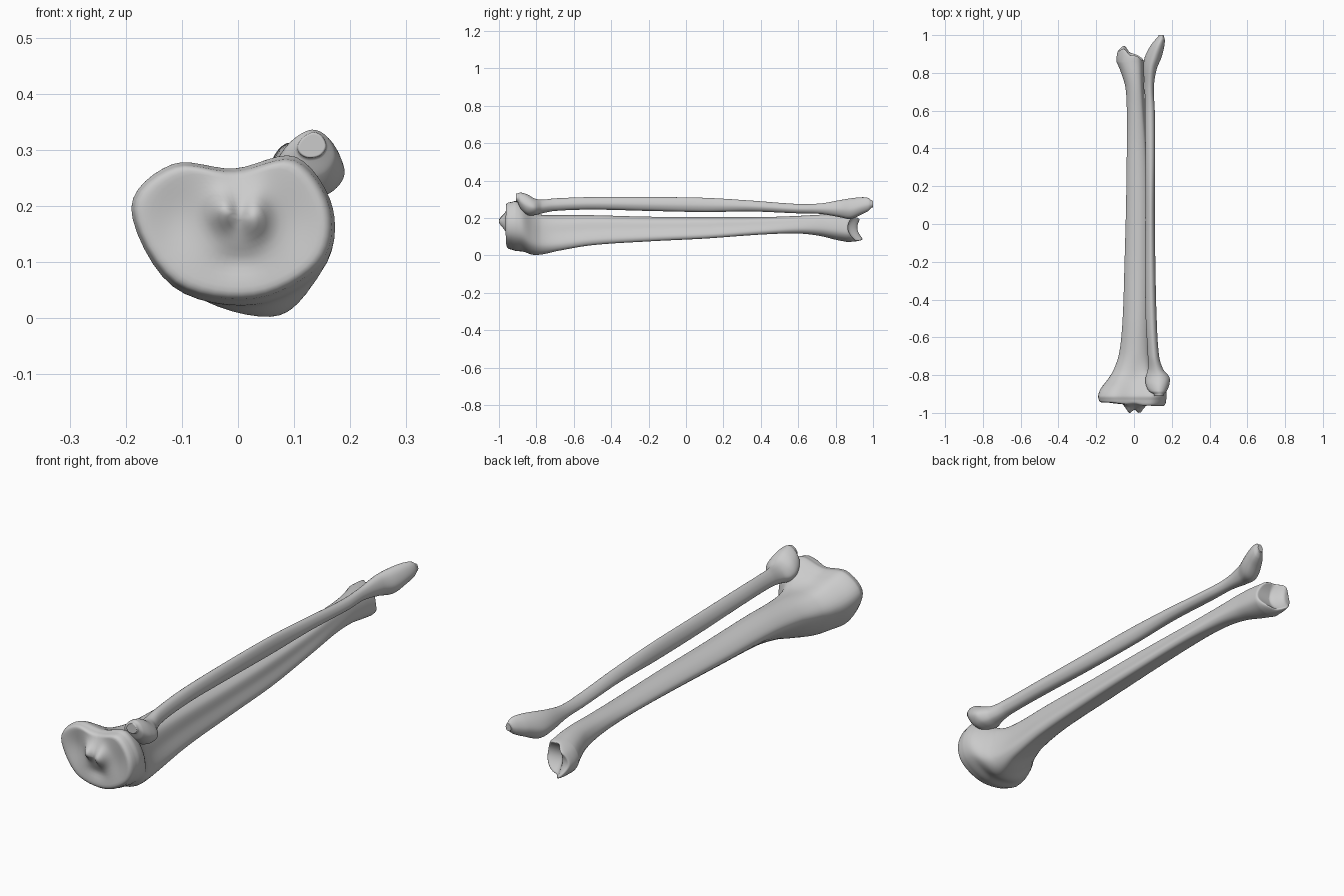
import bpy, bmesh, math
from mathutils import Vector

if "Cube" in bpy.data.objects:
    bpy.data.objects.remove(bpy.data.objects["Cube"])

SIDES = 48


def closed_curve(pts):
    """Smooth closed cross-section, fitted to the unit square."""
    n, out = len(pts), []
    for i in range(SIDES):
        t = i * n / SIDES
        k, f = int(t), t - int(t)
        a, b, c, d = (Vector(pts[(k + j) % n]) for j in (-1, 0, 1, 2))
        out.append(0.5 * (2 * b + (c - a) * f + (2 * a - 5 * b + 4 * c - d) * f * f
                          + (3 * b - a - 3 * c + d) * f ** 3))
    lo = [min(p[j] for p in out) for j in (0, 1)]
    hi = [max(p[j] for p in out) for j in (0, 1)]
    return [Vector([(p[j] - lo[j]) / (hi[j] - lo[j]) for j in (0, 1)]) for p in out]


def sample(rows, y):
    """Smooth interpolation of station rows along y."""
    i = 0
    while i < len(rows) - 2 and y > rows[i + 1][0]:
        i += 1
    def slope(k, c):
        a, b = rows[max(k - 1, 0)], rows[min(k + 1, len(rows) - 1)]
        return (b[c] - a[c]) / (b[0] - a[0])
    a, b = rows[i], rows[i + 1]
    h = b[0] - a[0]
    t = (y - a[0]) / h
    return [(2*t**3 - 3*t*t + 1) * a[c] + (t**3 - 2*t*t + t) * h * slope(i, c)
            + (3*t*t - 2*t**3) * b[c] + (t**3 - t*t) * h * slope(i + 1, c)
            for c in range(1, len(a))]


def build_bone(name, rows, section, cap_start, cap_end):
    bm = bmesh.new()
    ys = [a[0] + (b[0] - a[0]) * k / 8 for a, b in zip(rows, rows[1:]) for k in range(8)]
    ys.append(rows[-1][0])
    rings = []
    for y in ys:
        x0, x1, z0, z1, *w = sample(rows, y)
        rings.append([Vector((x0 + (x1 - x0) * p[0], y, z0 + (z1 - z0) * p[1]))
                      for p in section(w)])

    # end surfaces: shrinking rings shaped by a height function
    def cap(ring, shape):
        c = sum(ring, Vector()) / SIDES
        out = []
        for s in (.985, .96, .93, .89, .83, .76, .68, .6, .52, .44, .36, .28, .2, .12, .04):
            b = min(1, (1 - s) / .13)
            b = math.sqrt(1 - (1 - b) ** 2)
            new = []
            for p in ring:
                q = c + (p - c) * s
                q.y = p.y + (shape(q.x, q.z) - p.y) * b
                new.append(q)
            out.append(new)
        return out

    rings = cap(rings[0], cap_start)[::-1] + rings + cap(rings[-1], cap_end)
    vs = [[bm.verts.new(p) for p in r] for r in rings]
    for a, b in zip(vs, vs[1:]):
        for i in range(SIDES):
            j = (i + 1) % SIDES
            bm.faces.new((a[i], a[j], b[j], b[i]))
    bm.faces.new(vs[0])
    bm.faces.new(vs[-1])
    bmesh.ops.recalc_face_normals(bm, faces=bm.faces)
    me = bpy.data.meshes.new(name)
    bm.to_mesh(me)
    bm.free()
    me.shade_smooth()
    ob = bpy.data.objects.new(name, me)
    bpy.context.collection.objects.link(ob)
    return ob


def bump(x, z, cx, cz, rx, rz):
    return math.exp(-((x - cx) / rx) ** 2 - ((z - cz) / rz) ** 2)


# Shin bone: knee, shaft and ankle cross-sections blended along the length
KNEE = closed_curve([(.6, 0), (.93, .25), (.98, .65), (.8, 1), (.5, .92), (.2, .95), (0, .65), (.2, .12)])
SHAFT = closed_curve([(.85, 0), (1, .15), (.9, .5), (.8, .85), (.5, 1), (.15, .88), (0, .6), (.4, .22)])
ANKLE = closed_curve([(.75, .05), (1, .3), (.97, .7), (.8, .97), (.45, 1), (.12, .8), (0, .4), (.3, 0)])


def shin_section(w):
    k, a = (min(1, max(0, v)) for v in w)
    return [p * k + q * (1 - k - a) + r * a for p, q, r in zip(KNEE, SHAFT, ANKLE)]


def plateau(x, z):
    return (-.958 - .06 * x
            - .036 * bump(x, z, -.025, .19, .022, .03)
            - .034 * bump(x, z, .03, .18, .022, .035)
            - .012 * bump(x, z, 0, .18, .05, .06)
            + .014 * bump(x, z, -.105, .18, .05, .07)
            + .008 * bump(x, z, .1, .17, .045, .07)
            + .012 * bump(x, z, 0, .27, .03, .03)
            + .010 * bump(x, z, 0, .1, .04, .025))


def ankle_socket(x, z):
    t = min(1, max(0, (-.015 - x) / .045))
    return .866 + .05 * t * t * (3 - 2 * t) + .03 * min(1.3, ((z - .15) / .06) ** 2)


shin_rows = [  # y, x min, x max, z min, z max, knee blend, ankle blend
    (-.935, -.185, .170, .032, .285, 1, 0),
    (-.91, -.19, .173, .024, .29, 1, 0),
    (-.87, -.175, .168, .020, .272, .95, 0),
    (-.82, -.138, .142, .003, .242, .7, 0),
    (-.77, -.108, .122, .005, .225, .4, 0),
    (-.68, -.078, .112, .025, .217, .1, 0),
    (-.5, -.06, .108, .055, .215, 0, 0),
    (-.2, -.05, .104, .075, .207, 0, 0),
    (.1, -.042, .098, .09, .205, 0, 0),
    (.4, -.038, .08, .11, .205, 0, .2),
    (.6, -.038, .062, .114, .212, 0, .6),
    (.72, -.045, .054, .102, .218, 0, .9),
    (.8, -.068, .053, .084, .218, 0, 1),
    (.86, -.093, .053, .072, .214, 0, 1)]
build_bone("shin_bone", shin_rows, shin_section, plateau, ankle_socket)

# Slender outer bone beside it
SLIM = closed_curve([(.4, 0), (.8, .1), (1, .45), (.85, .85), (.55, 1), (.2, .8), (0, .45), (.1, .15)])
slim_rows = [  # y, x min, x max, z min, z max
    (-.9, .105, .158, .285, .332),
    (-.885, .08, .173, .25, .336),
    (-.85, .063, .187, .217, .327),
    (-.81, .062, .187, .215, .305),
    (-.77, .073, .155, .225, .298),
    (-.7, .073, .133, .238, .305),
    (-.5, .062, .12, .245, .312),
    (-.2, .058, .113, .238, .312),
    (.1, .06, .11, .232, .308),
    (.35, .06, .112, .235, .293),
    (.6, .058, .11, .225, .275),
    (.72, .056, .105, .222, .278),
    (.82, .05, .12, .205, .295),
    (.88, .056, .145, .195, .305),
    (.94, .085, .16, .22, .311),
    (.975, .112, .163, .238, .307),
    (.993, .13, .158, .256, .293)]
build_bone("outer_bone", slim_rows, lambda w: SLIM,
           lambda x, z: -.91, lambda x, z: 1.0)
